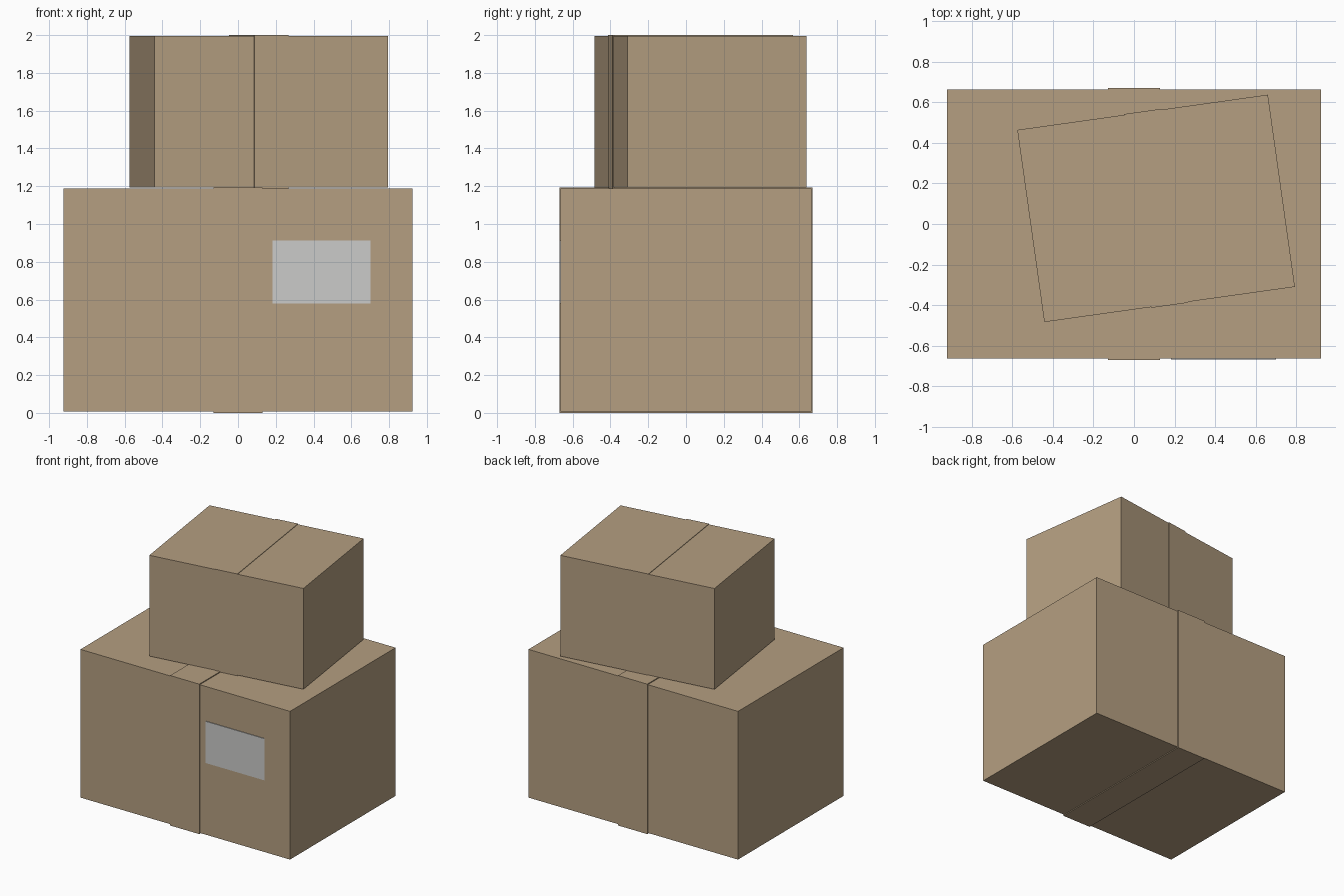
import bpy
import math
from mathutils import Matrix, Vector

cube = bpy.data.objects.get("Cube")
if cube:
    bpy.data.objects.remove(cube, do_unlink=True)


def make_material(name, colour):
    mat = bpy.data.materials.new(name)
    mat.use_nodes = True
    mat.diffuse_color = (*colour, 1)
    mat.node_tree.nodes["Principled BSDF"].inputs["Base Color"].default_value = (*colour, 1)
    return mat


cardboard = make_material("cardboard", (0.46, 0.345, 0.22))
paper = make_material("label_paper", (0.60, 0.60, 0.59))


def block(name, size, centre, mat, turn=0):
    """Flat-faced block with its size and turn baked into the mesh."""
    bpy.ops.mesh.primitive_cube_add(size=1, location=centre)
    obj = bpy.context.object
    obj.name = name
    obj.data.transform(Matrix.Rotation(turn, 4, "Z") @ Matrix.Diagonal((*size, 1)))
    obj.data.materials.append(mat)
    return obj


def carton(name, size, centre, tape_width, tape_thickness, turn=0):
    """Closed box with a band of tape around its middle, front to back."""
    block(name + "_box", size, centre, cardboard, turn)
    band = Vector((tape_width, size[1] + 2 * tape_thickness, size[2] + 2 * tape_thickness))
    block(name + "_tape", band, centre, cardboard, turn)


# Large carton below, smaller one turned on top of it
carton("lower", (1.846, 1.328, 1.18), (0, 0, 0.597), 0.257, 0.007)
carton("upper", (1.248, 0.957, 0.803), (0.109, 0.077, 1.5945), 0.182, 0.004, math.radians(8))

# Shipping label on the front
block("label", (0.517, 0.006, 0.332), (0.442, -0.666, 0.746), paper)
